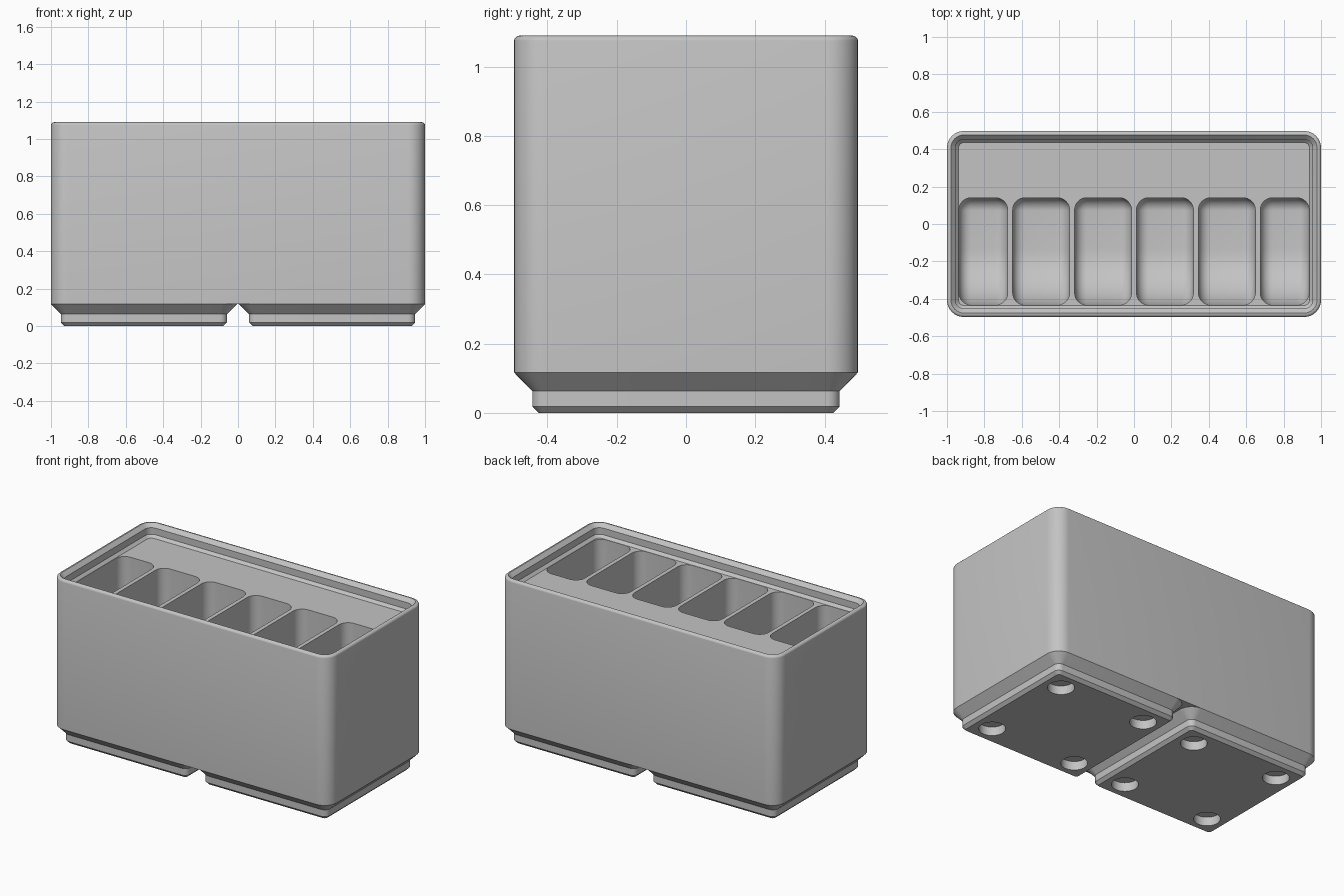
import bpy
import bmesh
from math import sin, cos, pi, radians

default = bpy.data.objects.get("Cube")
if default:
    bpy.data.objects.remove(default, do_unlink=True)

# Single material
grey = bpy.data.materials.new("light_grey")
grey.use_nodes = True
colour = (0.55, 0.55, 0.55, 1)
grey.diffuse_color = colour
grey.node_tree.nodes["Principled BSDF"].inputs["Base Color"].default_value = colour


def loft(name, rings):
    """Skin a list of equal-length closed rings and cap both ends."""
    bm = bmesh.new()
    loops = [[bm.verts.new(p) for p in ring] for ring in rings]
    for a, b in zip(loops, loops[1:]):
        for i in range(len(a)):
            j = (i + 1) % len(a)
            bm.faces.new((a[i], a[j], b[j], b[i]))
    bm.faces.new(loops[0][::-1])
    bm.faces.new(loops[-1])
    bmesh.ops.recalc_face_normals(bm, faces=bm.faces)
    mesh = bpy.data.meshes.new(name)
    bm.to_mesh(mesh)
    bm.free()
    mesh.materials.append(grey)
    obj = bpy.data.objects.new(name, mesh)
    bpy.context.collection.objects.link(obj)
    return obj


def corner_loop(corners, steps):
    """Closed 2D outline from quarter arcs: (centre u, centre v, radius, start)."""
    return [(u + r * cos(s + k * pi / 2 / steps), v + r * sin(s + k * pi / 2 / steps))
            for u, v, r, s in corners for k in range(steps + 1)]


def rounded_ring(cx, hx, hy, r, z):
    corners = [(sx * (hx - r), sy * (hy - r), r, q * pi / 2)
               for q, (sx, sy) in enumerate([(1, 1), (-1, 1), (-1, -1), (1, -1)])]
    return [(cx + x, y, z) for x, y in corner_loop(corners, 8)]


def activate(obj):
    bpy.ops.object.select_all(action="DESELECT")
    obj.select_set(True)
    bpy.context.view_layer.objects.active = obj


def cut(obj, cutters):
    """Subtract the cutters from the object, then remove them."""
    activate(obj)
    for c in cutters:
        c.hide_render = True
        mod = obj.modifiers.new("cut", "BOOLEAN")
        mod.operation = "DIFFERENCE"
        mod.solver = "EXACT"
        mod.object = c
        bpy.ops.object.modifier_apply(modifier=mod.name)
        bpy.data.objects.remove(c, do_unlink=True)
    bpy.ops.object.shade_smooth_by_angle(angle=radians(30))


# Body with stepped stacking lip: (inset from outer wall, height)
HX, HY, R = 1.0, 0.497, 0.09
rim = [(0.021 - 0.021 * cos(a), 1.075 + 0.015 * sin(a))
       for a in (k * pi / 8 for k in range(5))]
profile = [(0, 0.117)] + rim + [(0.045, 1.066), (0.045, 1.023), (0.062, 1.006)]
body = loft("bin_body", [rounded_ring(0, HX - d, HY - d, R - d, z) for d, z in profile])

# Pockets with a curved scoop at the front and filleted edges
FLOOR, TOP, FRONT, BACK = 0.168, 1.3, -0.433, 0.14
SCOOP, FILLET, ROUND = 0.3, 0.07, 0.065


def pocket_ring(x, d):
    """Side outline of a pocket, shrunk by d, at position x."""
    corners = [(BACK - FILLET, TOP - FILLET, FILLET - d, 0),
               (FRONT + FILLET, TOP - FILLET, FILLET - d, pi / 2),
               (FRONT + SCOOP, FLOOR + SCOOP, SCOOP - d, pi),
               (BACK - FILLET, FLOOR + FILLET, FILLET - d, 3 * pi / 2)]
    return [(x, y, z) for y, z in corner_loop(corners, 14)]


def pocket(x0, x1):
    rounding = [(ROUND * (1 - sin(a)), ROUND * (1 - cos(a)))
                for a in (k * pi / 16 for k in range(9))]
    near = [pocket_ring(x0 + ROUND - (ROUND - e), ROUND - d_in)
            for e, d_in in [(ROUND * (1 - cos(a)), ROUND * sin(a))
                            for a in (k * pi / 16 for k in range(9))]]
    far = [pocket_ring(x1 - e, d) for e, d in reversed(rounding[::-1])]
    return loft("pocket_cutter", near + far)


PITCH, HALF = 0.331, 0.152
pockets = []
for i in range(6):
    centre = (i - 2.5) * PITCH
    pockets.append(pocket(max(centre - HALF, -0.936), min(centre + HALF, 0.936)))
# Far ends round off in mirrored order
cut(body, pockets)

# Two stepped feet with magnet holes
foot_profile = [(0.072, 0), (0.053, 0.019), (0.053, 0.063), (0, 0.117)]
for name, cx in (("foot_right", -0.503), ("foot_left", 0.503)):
    foot = loft(name, [rounded_ring(cx, HY - d, HY - d, R - d, z)
                       for d, z in foot_profile])
    holes = []
    for sx in (-1, 1):
        for sy in (-1, 1):
            bpy.ops.mesh.primitive_cylinder_add(
                vertices=40, radius=0.078, depth=0.114,
                location=(cx + sx * 0.311, sy * 0.311, 0))
            hole = bpy.context.object
            hole.data.materials.append(grey)
            holes.append(hole)
    cut(foot, holes)
